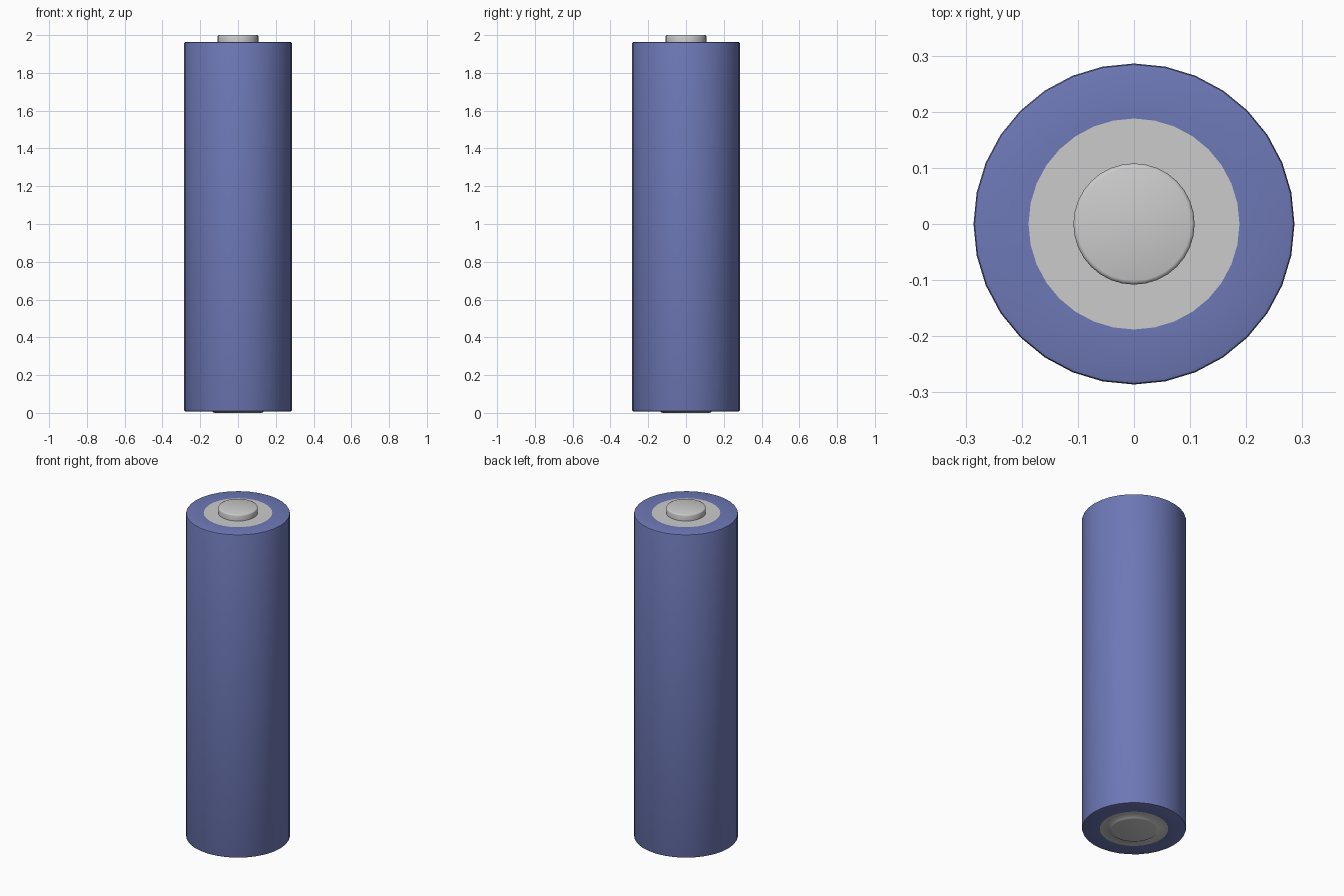
import bpy, bmesh, math

if "Cube" in bpy.data.objects:
    bpy.data.objects.remove(bpy.data.objects["Cube"])

SIDES = 32


def lathe(name, profile, color=None):
    """Spin (radius, z) points, listed bottom to top on the outside, around z."""
    bm = bmesh.new()
    rings = []
    for r, z in profile:
        if r == 0:
            rings.append([bm.verts.new((0, 0, z))] * SIDES)
        else:
            rings.append([bm.verts.new((r * math.cos(2 * math.pi * i / SIDES),
                                        r * math.sin(2 * math.pi * i / SIDES), z))
                          for i in range(SIDES)])
    for a, b in zip(rings, rings[1:]):
        for i in range(SIDES):
            j = (i + 1) % SIDES
            corners = list(dict.fromkeys((a[i], a[j], b[j], b[i])))
            bm.faces.new(corners)
    mesh = bpy.data.meshes.new(name)
    bm.to_mesh(mesh)
    bm.free()
    obj = bpy.data.objects.new(name, mesh)
    bpy.context.collection.objects.link(obj)
    if color:
        mat = bpy.data.materials.new(name + "_color")
        mat.diffuse_color = color
        mat.use_nodes = True
        mat.node_tree.nodes["Principled BSDF"].inputs["Base Color"].default_value = mat.diffuse_color
        mesh.materials.append(mat)
    bpy.ops.object.select_all(action='DESELECT')
    obj.select_set(True)
    bpy.context.view_layer.objects.active = obj
    bpy.ops.object.shade_smooth_by_angle(angle=math.radians(50))
    return obj


R, DISC = 0.286, 0.188
BOTTOM, TOP = 0.008, 1.963

# Blue sleeve folded over both ends, with softened rims
lathe("wrapper", [
    (DISC, BOTTOM), (R - 0.008, BOTTOM), (R - 0.002, BOTTOM + 0.002), (R, BOTTOM + 0.008),
    (R, TOP - 0.008), (R - 0.002, TOP - 0.002), (R - 0.008, TOP), (DISC, TOP),
], (0.155, 0.19, 0.47, 1))

# Positive end: flat disc with raised button
lathe("positive_terminal", [
    (DISC, TOP), (0.108, TOP), (0.108, 1.993), (0.106, 1.998), (0.101, 2.0), (0, 2.0),
])

# Negative end: flat disc with a shallow raised centre
lathe("negative_terminal", [
    (0, 0), (0.122, 0), (0.130, 0.002), (0.138, BOTTOM), (DISC, BOTTOM),
])
